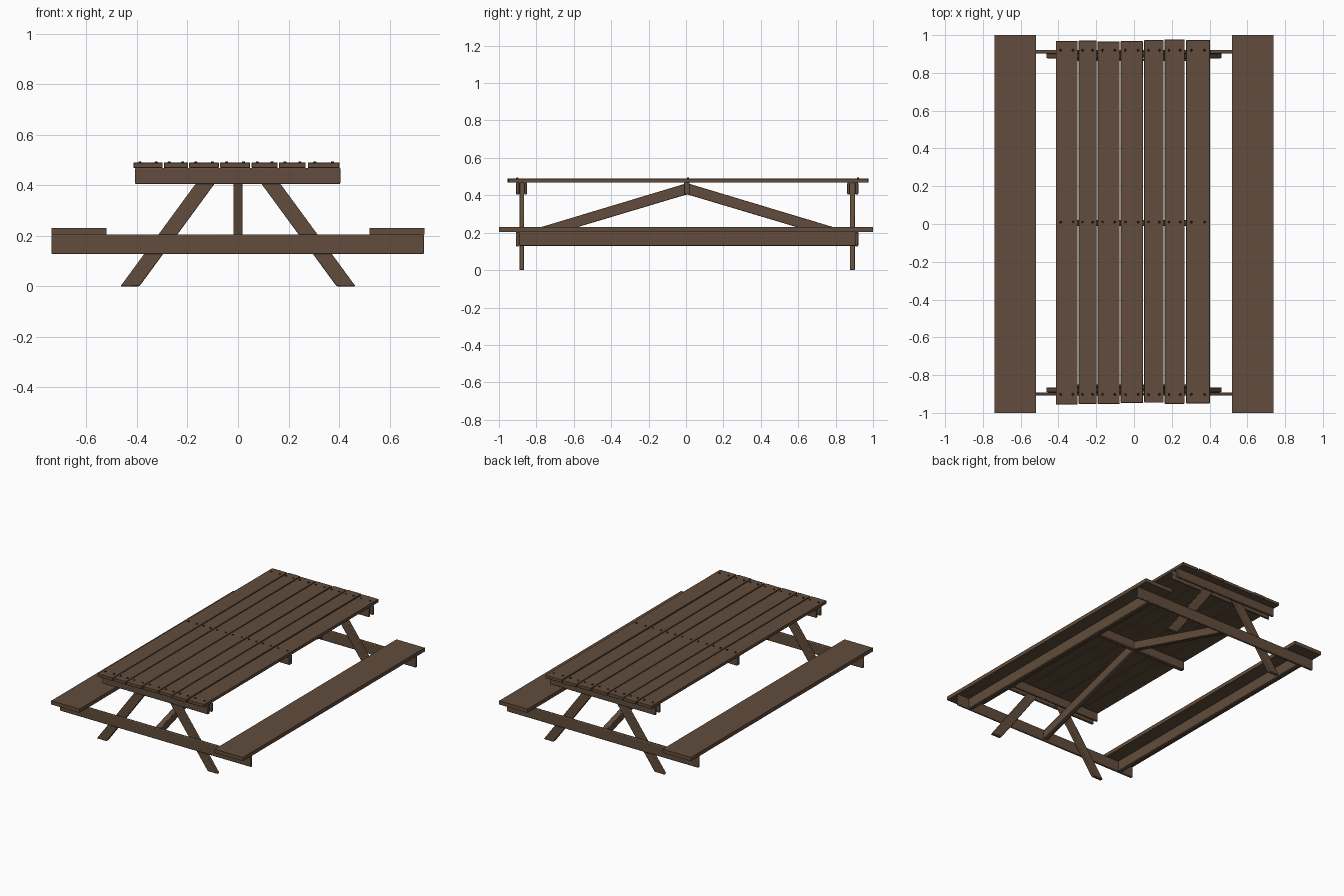
import bpy, bmesh
from mathutils import Vector

old = bpy.data.objects.get("Cube")
if old:
    bpy.data.objects.remove(old, do_unlink=True)


def material(name, rgb):
    m = bpy.data.materials.new(name)
    m.use_nodes = True
    m.diffuse_color = (*rgb, 1)
    m.node_tree.nodes["Principled BSDF"].inputs["Base Color"].default_value = (*rgb, 1)
    return m


WOOD = material("brown_wood", (0.12, 0.073, 0.045))
METAL = material("dark_screw_metal", (0.018, 0.013, 0.01))
MID = 0.006          # frame centre along y


def finish(name, bm, mat, bevel=0.0):
    bmesh.ops.recalc_face_normals(bm, faces=bm.faces)
    mesh = bpy.data.meshes.new(name)
    bm.to_mesh(mesh)
    bm.free()
    mesh.materials.append(mat)
    ob = bpy.data.objects.new(name, mesh)
    bpy.context.collection.objects.link(ob)
    if bevel:
        mod = ob.modifiers.new("rounded_edges", "BEVEL")
        mod.width, mod.segments = bevel, 2
    bpy.ops.object.select_all(action="DESELECT")
    ob.select_set(True)
    bpy.context.view_layer.objects.active = ob
    bpy.ops.object.shade_smooth_by_angle()
    return ob


def prism(name, points, depth, bevel=0.0):
    """Extrude a polygon of 3D points along the depth vector."""
    bm = bmesh.new()
    face = bm.faces.new([bm.verts.new(p) for p in points])
    new = bmesh.ops.extrude_face_region(bm, geom=[face])["geom"]
    verts = [v for v in new if isinstance(v, bmesh.types.BMVert)]
    bmesh.ops.translate(bm, vec=Vector(depth), verts=verts)
    return finish(name, bm, WOOD, bevel)


def board(name, x, y, z, bevel=0.0):
    pts = [(x[0], y[0], z[0]), (x[1], y[0], z[0]), (x[1], y[1], z[0]), (x[0], y[1], z[0])]
    return prism(name, pts, (0, 0, z[1] - z[0]), bevel)


# Tabletop planks: (left edge, right edge, front end, back end)
planks = [(-0.414, -0.298, -0.955, 0.968), (-0.293, -0.198, -0.953, 0.971),
          (-0.193, -0.076, -0.952, 0.966), (-0.071, 0.048, -0.947, 0.968),
          (0.054, 0.157, -0.946, 0.973), (0.162, 0.268, -0.952, 0.977),
          (0.276, 0.402, -0.949, 0.974)]
for i, (x0, x1, y0, y1) in enumerate(planks):
    board(f"top_plank_{i + 1}", (x0, x1), (y0, y1), (0.468, 0.49), 0.003)

# Screw heads, two per plank over each cross rail
bm = bmesh.new()
for x0, x1, _, _ in planks:
    for y in (-0.902, 0.01, 0.92):
        for t in (0.22, 0.78):
            made = bmesh.ops.create_cone(bm, cap_ends=True, segments=8, radius1=0.007,
                                         radius2=0.005, depth=0.006)
            bmesh.ops.translate(bm, verts=made["verts"],
                                vec=(x0 + t * (x1 - x0), y, 0.491))
finish("screw_heads", bm, METAL)

# Middle rail under the tabletop
board("middle_top_rail", (-0.408, 0.403), (-0.01, 0.02), (0.405, 0.468), 0.004)

for end, s in (("front", -1), ("back", 1)):
    def span(a, b):
        return sorted((MID + s * a, MID + s * b))

    # Cross rails holding the tabletop and the seats
    board(f"{end}_outer_top_rail", (-0.408, 0.405), span(0.897, 0.915), (0.405, 0.468), 0.004)
    board(f"{end}_inner_top_rail", (-0.408, 0.403), span(0.856, 0.871), (0.405, 0.468), 0.004)
    board(f"{end}_seat_rail", (-0.738, 0.736), span(0.897, 0.915), (0.127, 0.205), 0.005)

    # Splayed legs, cut flat at the floor and at the tabletop
    y0, y1 = span(0.871, 0.897)
    for side, m in (("left", 1), ("right", -1)):
        profile = [(0.39, 0), (0.465, 0), (0.122, 0.468), (0.047, 0.468)]
        prism(f"{end}_{side}_leg", [(m * x, y0, z) for x, z in profile],
              (0, y1 - y0, 0), 0.004)

    # Diagonal brace from the seat rail up to the middle of the tabletop
    profile = [(0.0, 0.405), (0.0, 0.465), (0.897, 0.195), (0.897, 0.137)]
    prism(f"{end}_brace", [(-0.018, MID + s * y, z) for y, z in profile],
          (0.036, 0, 0), 0.004)

# Benches with a stiffening beam beneath each
for side, m in (("left", 1), ("right", -1)):
    board(f"{side}_seat", sorted((m * 0.52, m * 0.738)), (-1, 1), (0.205, 0.231))
    board(f"{side}_seat_beam", sorted((m * 0.615, m * 0.645)), (-0.893, 0.905),
          (0.13, 0.205), 0.004)
